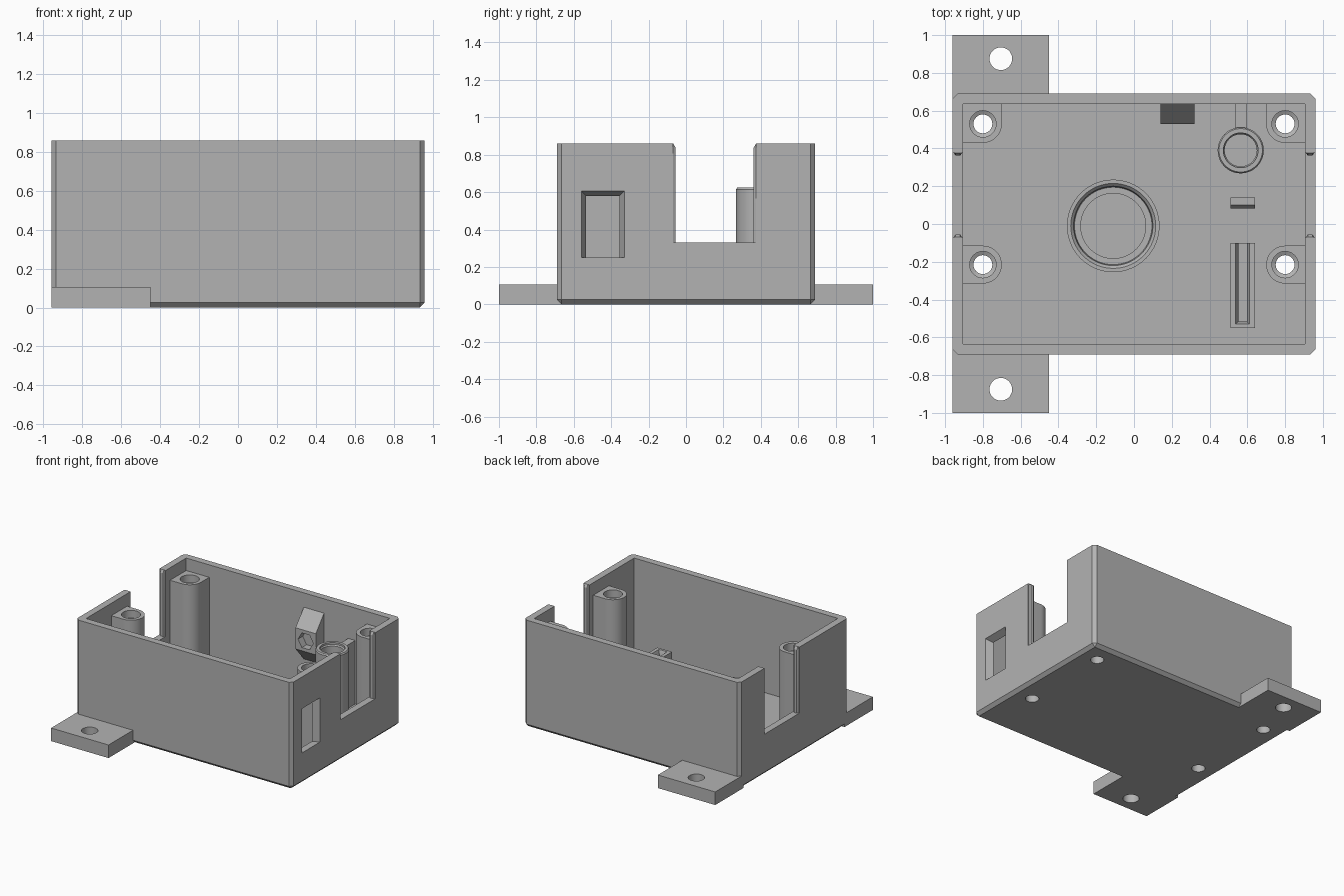
import bpy, bmesh, math
from mathutils import Vector

if "Cube" in bpy.data.objects:
    bpy.data.objects.remove(bpy.data.objects["Cube"], do_unlink=True)

grey = bpy.data.materials.new("grey_plastic")
grey.use_nodes = True
grey.diffuse_color = (0.45, 0.45, 0.45, 1)
grey.node_tree.nodes["Principled BSDF"].inputs["Base Color"].default_value = (0.45, 0.45, 0.45, 1)

HEIGHT, FLOOR, POST_TOP = 0.86, 0.09, 0.76
IN_X, IN_Y = 0.905, 0.635


def finish(name, bm):
    bmesh.ops.recalc_face_normals(bm, faces=bm.faces)
    mesh = bpy.data.meshes.new(name)
    bm.to_mesh(mesh)
    bm.free()
    mesh.materials.append(grey)
    obj = bpy.data.objects.new(name, mesh)
    bpy.context.collection.objects.link(obj)
    return obj


def loft(name, rings):
    """Closed solid through rings of 3D points."""
    bm = bmesh.new()
    rows = [[bm.verts.new(p) for p in ring] for ring in rings]
    n = len(rows[0])
    for a, b in zip(rows, rows[1:]):
        for i in range(n):
            j = (i + 1) % n
            bm.faces.new((a[i], a[j], b[j], b[i]))
    bm.faces.new(rows[0])
    bm.faces.new(rows[-1])
    return finish(name, bm)


def prism(name, outline, z0, z1):
    return loft(name, [[(x, y, z) for x, y in outline] for z in (z0, z1)])


def rect(x0, x1, y0, y1):
    return [(x0, y0), (x1, y0), (x1, y1), (x0, y1)]


def box(name, x0, x1, y0, y1, z0, z1):
    return prism(name, rect(x0, x1, y0, y1), z0, z1)


def turned(name, cx, cy, profile, sides=48):
    """Round solid from (radius, z) pairs."""
    turns = [i * math.tau / sides for i in range(sides)]
    return loft(name, [[(cx + r * math.cos(t), cy + r * math.sin(t), z) for t in turns]
                       for r, z in profile])


def combine(obj, others, op="DIFFERENCE"):
    for other in others:
        mod = obj.modifiers.new(op, "BOOLEAN")
        mod.operation, mod.object, mod.solver = op, other, "EXACT"
        bpy.context.view_layer.objects.active = obj
        bpy.ops.object.modifier_apply(modifier=mod.name)
        bpy.data.objects.remove(other, do_unlink=True)


# Case: chamfered block, bevelled on upright and bottom edges
bm = bmesh.new()
bmesh.ops.create_cube(bm, size=1)
for v in bm.verts:
    v.co = Vector((v.co.x * 1.92, v.co.y * 1.38, (v.co.z + 0.5) * HEIGHT))
edges = [e for e in bm.edges if min(v.co.z for v in e.verts) < 0.01]
bmesh.ops.bevel(bm, geom=edges, offset=0.025, segments=1, affect="EDGES")
case = finish("case", bm)

# Mounting tabs with screw holes
tabs = []
for s in (-1, 1):
    tab = box("tab", -0.96, -0.45, *sorted((s * 0.64, s)), 0, 0.105)
    combine(tab, [turned("hole", -0.705, s * 0.875, [(0.06, -0.1), (0.06, 0.2)])])
    tabs.append(tab)
combine(case, tabs, "UNION")

# Cavity and the cable notches in both ends
combine(case, [box("cavity", -IN_X, IN_X, -IN_Y, IN_Y, FLOOR, 1),
               box("notch", -1.1, 1.1, -0.07, 0.375, 0.33, 1)])

# Flared window in the right end, flat along its sill
window = loft("window", [[(x, y0, 0.25), (x, y1, 0.25), (x, y1, top), (x, y0, top)]
                         for x, y0, y1, top in ((0.88, -0.535, -0.355, 0.58),
                                                (0.905, -0.535, -0.355, 0.58),
                                                (0.96, -0.56, -0.33, 0.605),
                                                (1.0, -0.56, -0.33, 0.605))])
combine(case, [window])

# Screw posts joined to the walls
posts = []
for sx in (-1, 1):
    for cy, corner in ((0.53, True), (-0.215, False)):
        cx, r = 0.8, 0.1
        start = math.pi if corner else math.pi / 2
        arc = [start + i * (1.5 * math.pi - start) / 24 for i in range(25)]
        arc = [(cx + r * math.cos(t), cy + r * math.sin(t)) for t in arc]
        wall = 0.92
        outline = arc + [(wall, cy - r)]
        outline += [(wall, 0.65), (cx - r, 0.65)] if corner else [(wall, cy + r)]
        posts.append((sx, cy, [(sx * x, y) for x, y in outline]))
for sx, cy, outline in posts:
    drill = [(0.05, -0.1), (0.05, 0.69), (0.07, 0.7), (0.07, 0.8)]
    post = prism("screw_post", outline, FLOOR - 0.02, POST_TOP)
    combine(post, [turned("drill", sx * 0.8, cy, drill, 32)])
    combine(case, [turned("drill", sx * 0.8, cy, drill, 32)])

# Guide ridges on the notch edges
for sx in (-1, 1):
    for base, tip in ((-0.08, -0.055), (0.385, 0.362)):
        rings = []
        for z, t in ((0.32, tip), (0.838, tip), (HEIGHT, base + (tip - base) * 0.45)):
            rings.append([(sx * 0.905, base, z), (sx * 0.96, base, z),
                          (sx * 0.945, t, z), (sx * 0.92, t, z)])
        loft("notch_ridge", rings)

# Round seat in the middle of the floor
seat = turned("round_seat", -0.11, -0.01, [(0.245, FLOOR - 0.02), (0.245, 0.15)], 64)
combine(seat, [turned("bore", -0.11, -0.01, [(0.172, FLOOR), (0.172, 0.105), (0.205, 0.106),
                                            (0.21, 0.135), (0.225, 0.15), (0.225, 0.2)], 64)])

# Tube with its rib to the back wall
tube = turned("tube", 0.565, 0.39, [(0.122, FLOOR - 0.02), (0.122, 0.615), (0.115, 0.625)])
combine(tube, [turned("bore", 0.565, 0.39, [(0.085, FLOOR), (0.085, 0.6), (0.092, 0.61),
                                           (0.092, 0.7)])])
box("tube_rib", 0.535, 0.597, 0.5, 0.65, FLOOR - 0.02, 0.6)

# Sloped block on the back wall with a hexagonal nut pocket
side = [(0.645, 0.745), (0.635, 0.745), (0.53, 0.62), (0.53, 0.45), (0.635, 0.33), (0.645, 0.33)]
block = loft("nut_block", [[(x, y, z) for y, z in side] for x in (0.14, 0.32)])
hexagon = [i * math.tau / 6 for i in range(6)]
combine(block, [loft("pocket", [[(0.23 + 0.068 * math.cos(t), y, 0.535 + 0.068 * math.sin(t))
                                 for t in hexagon] for y in (0.5, 0.59)])])

# Slotted holder, open at its rear end, and the stop behind it
holder = box("slot_holder", 0.51, 0.64, -0.55, -0.1, FLOOR - 0.02, 0.245)
combine(holder, [loft("slot", [[(x, y, z) for x, y in rect(0.575 - w, 0.575 + w, end, 0)]
                               for w, end, z in ((0.022, -0.515, FLOOR + 0.01),
                                                 (0.022, -0.515, 0.21),
                                                 (0.037, -0.53, 0.245),
                                                 (0.037, -0.53, 0.3))])])
hook = [(0.1, FLOOR - 0.02), (0.14, FLOOR - 0.02), (0.14, 0.245), (0.1, 0.245), (0.083, 0.22), (0.1, 0.2)]
loft("holder_stop", [[(x, y, z) for y, z in hook] for x in (0.51, 0.64)])

# Smooth the round faces, keep the edges crisp
bpy.ops.object.select_all(action="DESELECT")
for obj in bpy.context.collection.objects:
    if obj.type == "MESH" and grey.name in obj.data.materials:
        obj.select_set(True)
        bpy.context.view_layer.objects.active = obj
bpy.ops.object.shade_smooth_by_angle(angle=math.radians(25))
